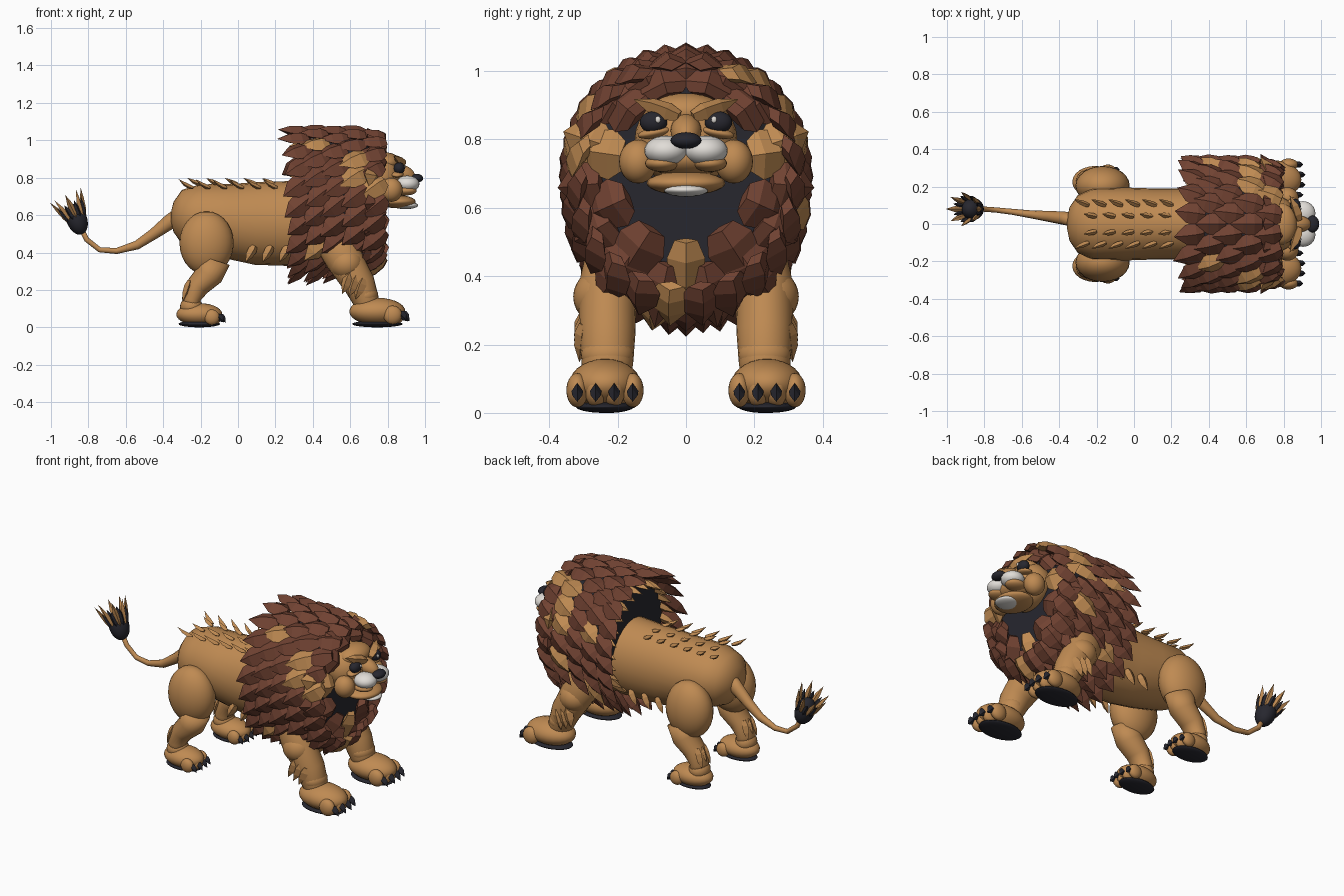
import bpy, bmesh, math, random
from mathutils import Vector

if "Cube" in bpy.data.objects:
    bpy.data.objects.remove(bpy.data.objects["Cube"])
random.seed(4)

def material(name, rgb):
    m = bpy.data.materials.new(name)
    m.diffuse_color = (*rgb, 1)
    m.use_nodes = True
    m.node_tree.nodes["Principled BSDF"].inputs["Base Color"].default_value = m.diffuse_color
    return m

TAN = material("tan fur", (0.52, 0.255, 0.085))
BROWN = material("brown mane", (0.165, 0.055, 0.032))
DARK = material("dark", (0.02, 0.02, 0.028))
WHITE = material("white", (0.75, 0.72, 0.68))

def finish(bm, name, mat, smooth=True):
    bmesh.ops.recalc_face_normals(bm, faces=bm.faces[:])
    me = bpy.data.meshes.new(name)
    bm.to_mesh(me)
    bm.free()
    me.materials.append(mat)
    for p in me.polygons:
        p.use_smooth = smooth
    ob = bpy.data.objects.new(name, me)
    bpy.context.collection.objects.link(ob)
    return ob

def ball(name, loc, radii, mat, rot=(0, 0, 0)):
    bm = bmesh.new()
    bmesh.ops.create_uvsphere(bm, u_segments=24, v_segments=14, radius=1)
    ob = finish(bm, name, mat)
    ob.location, ob.scale, ob.rotation_euler = loc, radii, rot
    return ob

# sweep of ellipses along a path: stations are (x, y, z, side radius, in-plane radius)
def loft(name, stations, mat, n=24, smooth=True):
    bm, rings = bmesh.new(), []
    pts = [Vector(s[:3]) for s in stations]
    for i, s in enumerate(stations):
        t = (pts[min(i + 1, len(pts) - 1)] - pts[max(i - 1, 0)]).normalized()
        side = Vector((0, 1, 0))
        up = t.cross(side).normalized()
        rings.append([bm.verts.new(pts[i] + side * s[3] * math.cos(a) + up * s[4] * math.sin(a))
                      for a in [2 * math.pi * k / n for k in range(n)]])
    for a, b in zip(rings, rings[1:]):
        for k in range(n):
            bm.faces.new((a[k], a[(k + 1) % n], b[(k + 1) % n], b[k]))
    bm.faces.new(rings[0])
    bm.faces.new(rings[-1])
    return finish(bm, name, mat, smooth)

# group of faceted leaf-shaped tufts: (base, direction, normal, length, width, thickness, curl)
def tufts(name, items, mat):
    bm = bmesh.new()
    for base, d, nrm, L, W, T, curl in items:
        base, d = Vector(base), Vector(d).normalized()
        side = d.cross(Vector(nrm)).normalized()
        up = side.cross(d)
        prev = None
        for t, w in ((0, 0.6), (0.25, 1), (0.6, 0.85)):
            c = base + d * L * t + up * curl * L * t * t
            ring = [bm.verts.new(c + o) for o in (side * W * w / 2, up * T * w * 0.6,
                                                  -side * W * w / 2, -up * T * w * 0.4)]
            if prev:
                for k in range(4):
                    bm.faces.new((prev[k], prev[(k + 1) % 4], ring[(k + 1) % 4], ring[k]))
            else:
                bm.faces.new(ring)
            prev = ring
        tip = bm.verts.new(base + d * L + up * curl * L)
        for k in range(4):
            bm.faces.new((prev[k], prev[(k + 1) % 4], tip))
    return finish(bm, name, mat, False)

# body
loft("body", [(-.357, 0, .59, .03, .03), (-.345, 0, .59, .09, .08), (-.30, 0, .59, .155, .145),
              (-.22, 0, .59, .19, .175), (-.05, 0, .568, .195, .2), (.1, 0, .556, .19, .222),
              (.25, 0, .555, .19, .226), (.42, 0, .56, .2, .23), (.6, 0, .58, .19, .2)], TAN)

# paw with toes, claws and dark pad
def paw(name, x, y, k):
    ball(name, (x, y, .085 * k), (.15 * k, .104 * k, .073 * k), TAN)
    ball(name + "_pad", (x, y, .018), (.135 * k, .085 * k, .018), DARK)
    claws = []
    for j in (-1.5, -.5, .5, 1.5):
        tx = x + (.1 - .012 * abs(j)) * k
        ball(name + "_toe", (tx, y + j * .054 * k, .066 * k), (.05 * k, .032 * k, .05 * k), TAN)
        claws.append(((tx + .035 * k, y + j * .054 * k, .072 * k), (1, 0, -.6), (0, 0, 1),
                      .058 * k, .034 * k, .045 * k, -.2))
    tufts(name + "_claws", claws, DARK)

# legs, both sides
for s in (-1, 1):
    y = .23 * s
    loft("front_leg", [(.46, .18 * s, .56, .05, .07), (.50, .2 * s, .5, .085, .11), (.565, y, .37, .085, .1),
                       (.65, y, .23, .082, .085), (.685, y, .14, .075, .07), (.70, y, .08, .06, .05)], TAN)
    ball("front_ankle", (.68, y, .17), (.07, .078, .06), TAN)
    ball("front_elbow", (.58, y + .01 * s, .34), (.09, .09, .085), TAN)
    paw("front_paw", .745, .237 * s, 1)
    tufts("elbow_tufts", [((.60 + .035 * i, .295 * s, .29 - .015 * i), (-.35, .05 * s, -1), (-.3, s, 0),
                           .12, .06, .05, .1) for i in range(3)], TAN)
    ball("thigh", (-.168, .205 * s, .45), (.145, .105, .17), TAN)
    y = .225 * s
    loft("hind_leg", [(-.13, y, .36, .07, .09), (-.155, y, .28, .075, .075), (-.215, y, .22, .068, .062),
                      (-.25, y, .15, .06, .05), (-.235, y, .08, .06, .05)], TAN)
    ball("hind_ankle", (-.25, y, .11), (.06, .066, .055), TAN)
    paw("hind_paw", -.207, y, .82)
    tufts("hock_tufts", [((-.255, y + .03 * s * i, .25), (-.25, .1 * s * i, -1), (-1, 0, .2),
                          .12, .05, .04, .1) for i in (-1, 0, 1)], TAN)
    # back and belly tufts
    tufts("back_tufts", [((-.24 + .09 * i, .1 * s, .745), (-1, .3 * s, .15), (0, .2 * s, 1),
                          .09, .03, .025, .4) for i in range(6)], TAN)
    tufts("spine_tufts", [((-.20 + .1 * i, .04 * s, .765), (-1, .2 * s, .1), (0, 0, 1),
                           .075, .03, .025, .35) for i in range(5)], TAN)
    tufts("belly_tufts", [((.09 + .09 * i, .155 * s, .435), (-.6, 0, -1), (0, s, -.5),
                           .1, .05, .04, .1) for i in range(3)], TAN)

# tail and its tuft
loft("tail", [(-.31, .02, .60, .04, .045), (-.37, .03, .56, .036, .04), (-.45, .04, .50, .03, .03),
              (-.54, .05, .44, .022, .024), (-.65, .065, .408, .016, .016), (-.74, .075, .415, .014, .014),
              (-.81, .08, .47, .014, .014), (-.85, .08, .55, .014, .014)], TAN, 12)
ball("tail_bulb", (-.862, .08, .577), (.055, .06, .085), DARK, (0, -.35, 0))
axis = Vector((-.45, 0, .9)).normalized()
u, v = Vector((.9, 0, .45)).normalized(), Vector((0, 1, 0))
for mat, n, off, L in ((TAN, 8, 0, .15), (DARK, 8, .4, .1)):
    items = []
    for i in range(n):
        a = 2 * math.pi * i / n + off
        out = u * math.cos(a) + v * math.sin(a)
        items.append((Vector((-.86, .08, .58)) + out * .045, axis + out * .22, out, L, .035, .025, .1))
    tufts("tail_tuft", items, mat)

# dark mane core
loft("mane_core", [(.36, 0, .69, .28, .30), (.45, 0, .695, .30, .325), (.66, 0, .695, .30, .32),
                   (.72, 0, .695, .25, .27)], DARK, 28, False)

# mane: rings of overlapping tufts swept back and down
hair = {0: [], 1: []}
N = 22
for r, k in enumerate((1, 1, 1, .99, .94)):
    for i in range(N):
        a = 2 * math.pi * (i + .5 * (r % 2)) / N
        ca, sa = math.cos(a), math.sin(a)
        n = Vector((0, ca / .325, sa / .345)).normalized()
        d = Vector((-.78, 0, -.62))
        if n.dot(d) < 0:
            d -= n * n.dot(d)
        d = d.normalized() + n * .1
        p = (.38 + .1 * r + random.uniform(-.01, .01), .325 * k * ca, .695 + .345 * k * sa)
        tan = (r in (1, 3, 4) and i % 6 == r) or (r == 3 and .3 < sa < .7)
        hair[int(tan)].append((p, d, n, .17 * random.uniform(.95, 1.05), .125, .06, .05))
# inner tan tufts at the back of the mane
for i in range(26):
    a = 2 * math.pi * i / 26
    n = Vector((0, math.cos(a), math.sin(a)))
    p = (.40, .275 * n.y, .695 + .295 * n.z)
    hair[1].append((p, Vector((-1, 0, -.25)) + n * .05, n, .13, .06, .04, .05))
# front-facing tufts framing the face
for x, ry, rz, cz, m, L, W in ((.735, .25, .27, .70, 15, .14, .15), (.765, .185, .215, .72, 11, .15, .15)):
    for i in range(m):
        a = 2 * math.pi * (i + .5 * (m == 15)) / m - math.pi / 2
        ca, sa = math.cos(a), math.sin(a)
        n = Vector((1, .35 * ca, .35 * sa))
        d = Vector((-.35, ca, sa))
        q = L * (1.5 if sa < -.8 else .75 if sa > .6 else 1)
        tan = i in (0, 3, 8) if m == 11 else i in (4, 10)
        hair[int(tan)].append(((x, ry * ca, cz + rz * sa), d, n, q, W * (.75 if sa < -.95 else 1), .075, -.1))
tufts("mane_brown", hair[0], BROWN)
tufts("mane_tan", hair[1], TAN)

# head
ball("head", (.755, 0, .80), (.125, .15, .135), TAN)
ball("forehead", (.79, 0, .88), (.08, .11, .055), TAN)
ball("nose_bridge", (.875, 0, .825), (.075, .045, .045), TAN, (0, .35, 0))
ball("upper_jaw", (.83, 0, .745), (.10, .12, .055), TAN)
ball("lower_jaw", (.85, 0, .672), (.10, .115, .035), TAN)
ball("lower_lip", (.895, 0, .652), (.068, .065, .02), WHITE)
ball("nose", (.955, 0, .797), (.035, .045, .024), DARK)
for s in (-1, 1):
    ball("muzzle", (.905, .058 * s, .767), (.065, .064, .044), WHITE, (0, 0, .25 * -s))
    ball("upper_lip", (.895, .07 * s, .73), (.06, .05, .025), TAN)
    ball("cheek", (.82, .14 * s, .735), (.06, .056, .064), TAN)
    ball("eye", (.862, .095 * s, .85), (.03, .04, .032), DARK)
    ball("eye_glint", (.889, .082 * s, .858), (.006, .008, .01), WHITE)
    ball("eyelid", (.85, .092 * s, .82), (.035, .05, .016), TAN, (-.2 * s, 0, 0))
    tufts("brow", [((.88, .02 * s, .868), (-.25, s, .4), (1, 0, .3), .15, .055, .05, -.1)], TAN)
